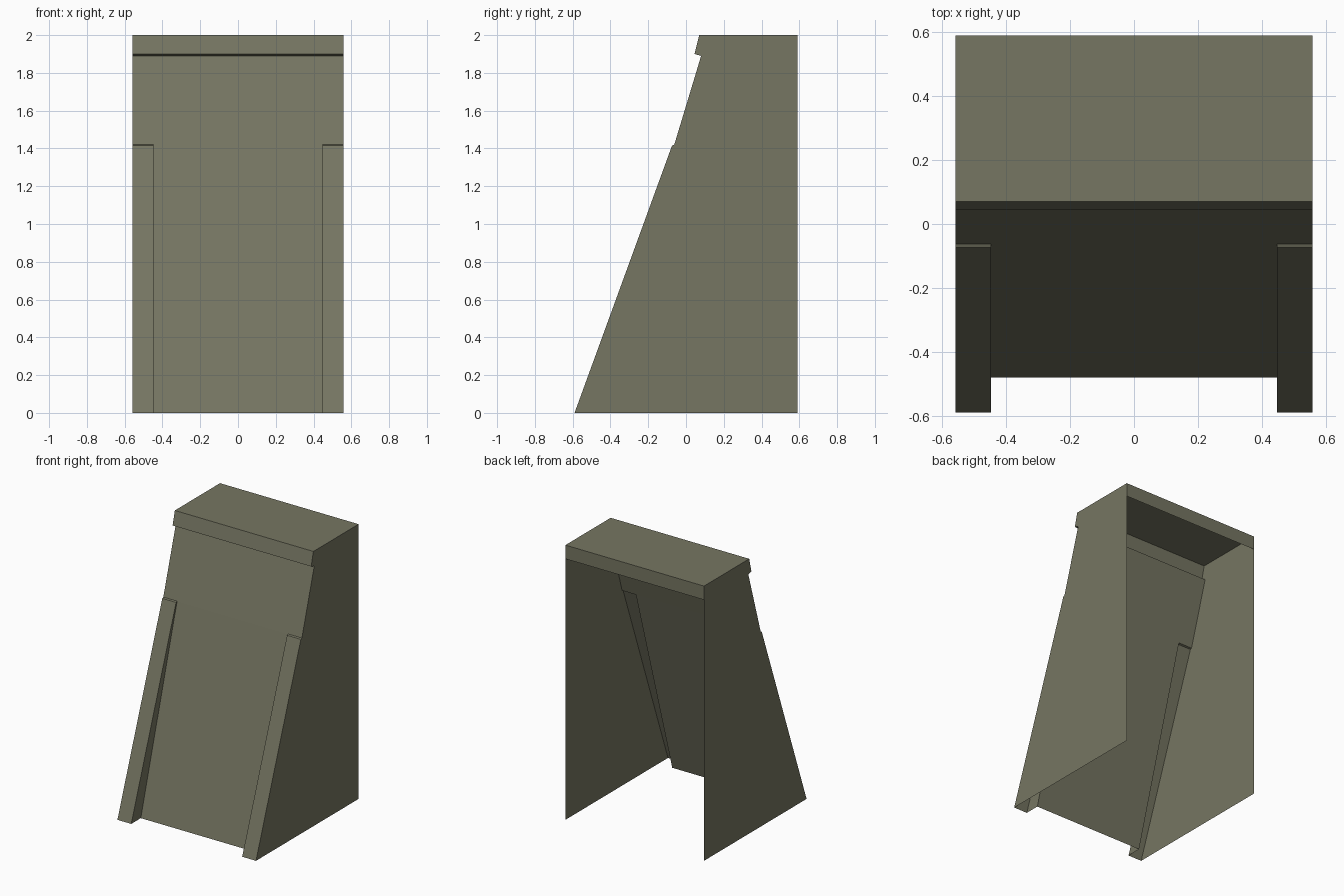
import bpy

if "Cube" in bpy.data.objects:
    bpy.data.objects.remove(bpy.data.objects["Cube"])

W, R = 0.558, 0.447          # half width, inner edge of the rails

mat = bpy.data.materials.new("olive grey")
mat.diffuse_color = (0.18, 0.18, 0.122, 1)
mat.use_nodes = True
mat.node_tree.nodes["Principled BSDF"].inputs["Base Color"].default_value = mat.diffuse_color

# Side profile points (y, z)
FOOT, BACK_FOOT = (-0.59, 0), (0.59, 0)
BACK_TOP, FRONT_TOP = (0.59, 2), (0.07, 2)
LIP, PANEL_TOP = (0.045, 1.9), (0.08, 1.89)
RAIL_END, RAIL_TOP = (-0.062, 1.42), (-0.074, 1.415)
PANEL_FOOT = (-0.48, 0)


def make(name, verts, faces):
    mesh = bpy.data.meshes.new(name)
    mesh.from_pydata(verts, [], faces)
    mesh.materials.append(mat)
    obj = bpy.data.objects.new(name, mesh)
    bpy.context.collection.objects.link(obj)


def sheet(name, path, x0, x1):
    """Sweep a (y, z) path across x; path runs upward on the front."""
    verts = [(x, y, z) for y, z in path for x in (x0, x1)]
    faces = [(2 * i, 2 * i + 1, 2 * i + 3, 2 * i + 2) for i in range(len(path) - 1)]
    make(name, verts, faces)


def wall(name, profile, x, facing):
    """Flat wall at x, facing +x (1) or -x (-1); profile is counterclockwise."""
    verts = [(x, y, z) for y, z in profile]
    order = list(range(len(verts)))
    make(name, verts, [order if facing > 0 else order[::-1]])


# Top cap: front lip, roof and short back lip, open underneath
sheet("top_cap", [PANEL_TOP, LIP, FRONT_TOP, BACK_TOP, (0.59, 1.9)], -W, W)

# Sloping front, full width above the rails and narrower between them
sheet("upper_front_panel", [RAIL_END, PANEL_TOP], -W, W)
sheet("lower_front_panel", [PANEL_FOOT, RAIL_END], -R, R)

# Side walls and hollow front rails
outline = [FOOT, BACK_FOOT, BACK_TOP, FRONT_TOP, LIP, PANEL_TOP, RAIL_END, RAIL_TOP]
for s, side in ((-1, "left"), (1, "right")):
    wall(side + "_side_wall", outline, s * W, s)
    sheet(side + "_rail_front", [FOOT, RAIL_TOP, RAIL_END],
          min(s * R, s * W), max(s * R, s * W))
    wall(side + "_rail_inner_wall", [FOOT, PANEL_FOOT, RAIL_END, RAIL_TOP], s * R, -s)
